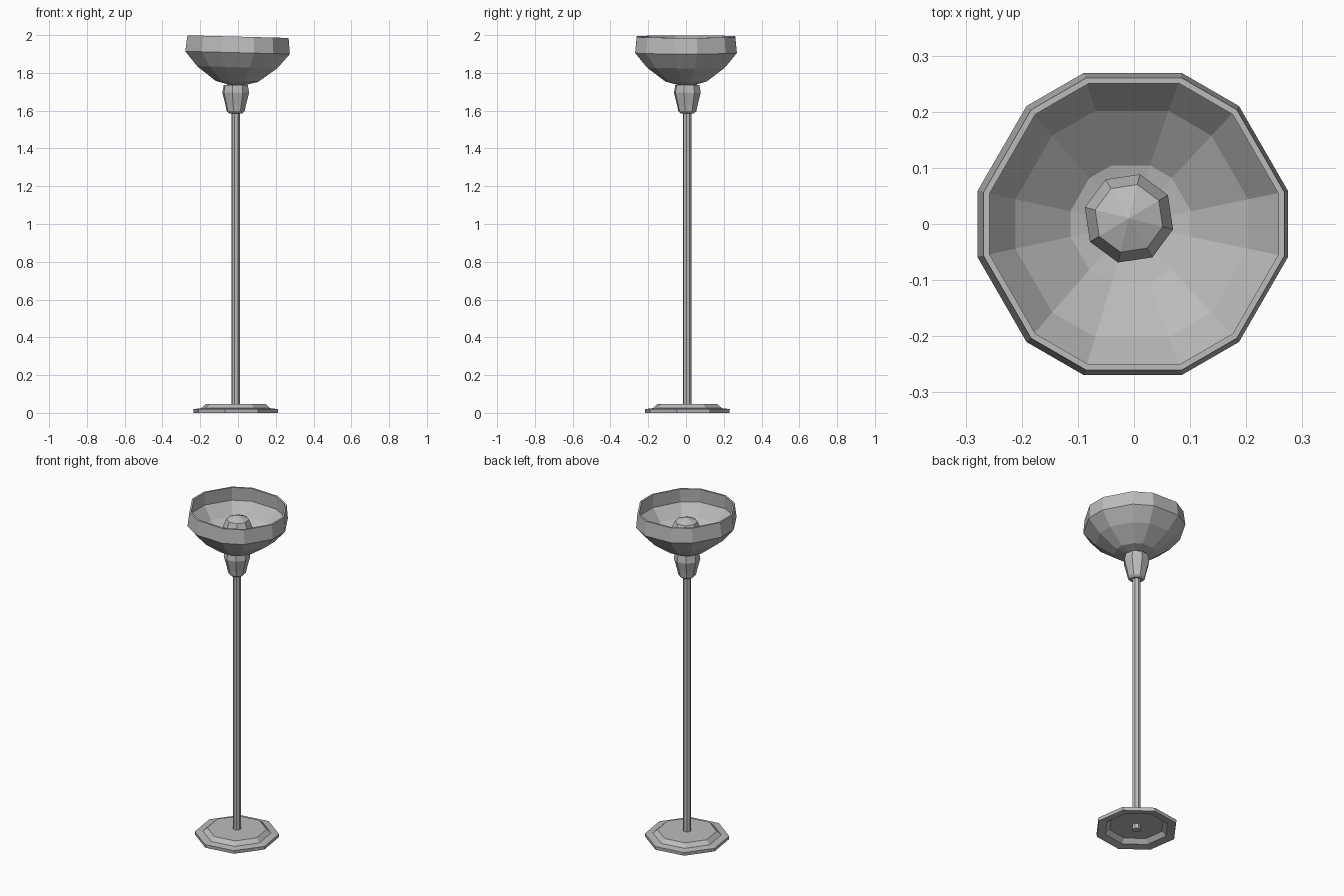
import bpy, bmesh
from math import cos, sin, radians

cube = bpy.data.objects.get("Cube")
if cube:
    bpy.data.objects.remove(cube)

# Single grey metal finish
grey = bpy.data.materials.new("grey metal")
grey.use_nodes = True
colour = (0.5, 0.5, 0.5, 1)
grey.diffuse_color = colour
grey.node_tree.nodes["Principled BSDF"].inputs["Base Color"].default_value = colour

OCTAGON = [31 + 45 * i for i in range(8)]
# Twelve sides with alternating narrow and wide panels
SHADE_SIDES = [60 * i + side for i in range(6) for side in (-12, 12)]
STAND = (-0.012, 0.007, 0)


def revolve(name, profile, angles, location):
    """Spin a (radius, height) profile around z through the given angles."""
    bm = bmesh.new()
    rings = []
    for r, z in profile:
        if r == 0:
            rings.append([bm.verts.new((0, 0, z))] * len(angles))
        else:
            rings.append([bm.verts.new((r * cos(radians(a)), r * sin(radians(a)), z))
                          for a in angles])
    for low, high in zip(rings, rings[1:]):
        for i in range(len(angles)):
            j = (i + 1) % len(angles)
            corners = list(dict.fromkeys((low[i], low[j], high[j], high[i])))
            bm.faces.new(corners)
    bmesh.ops.recalc_face_normals(bm, faces=bm.faces)
    mesh = bpy.data.meshes.new(name)
    bm.to_mesh(mesh)
    bm.free()
    mesh.materials.append(grey)
    obj = bpy.data.objects.new(name, mesh)
    obj.location = location
    bpy.context.collection.objects.link(obj)
    return obj


# Stepped foot, hollow underneath
revolve("base", [(0, 0.03), (0.155, 0.03), (0.18, 0.006), (0.23, 0), (0.232, 0.02),
                 (0.188, 0.025), (0.163, 0.047), (0, 0.047)], OCTAGON, STAND)

# Slim upright
revolve("pole", [(0, 0), (0.023, 0), (0.023, 1.6), (0, 1.6)], OCTAGON, STAND)

# Flared socket under the shade
revolve("socket", [(0, 1.585), (0.036, 1.585), (0.049, 1.597), (0.056, 1.63),
                   (0.073, 1.695), (0.066, 1.735), (0, 1.735)], OCTAGON, STAND)

# Faceted bulb inside the shade
revolve("bulb", [(0, 1.735), (0.05, 1.735), (0.06, 1.8), (0.081, 1.875),
                 (0.062, 1.92), (0, 1.945)], OCTAGON, (-0.009, 0.01, 0))

# Thick-walled bowl, leaning slightly to one side
shade = revolve("shade", [(0, 0), (0.115, 0.03), (0.217, 0.105), (0.283, 0.182),
                          (0.274, 0.267), (0.263, 0.267), (0.268, 0.187),
                          (0.212, 0.116), (0.11, 0.042), (0, 0.018)],
                SHADE_SIDES, (-0.007, 0, 1.725))
shade.rotation_euler.y = radians(1.5)
